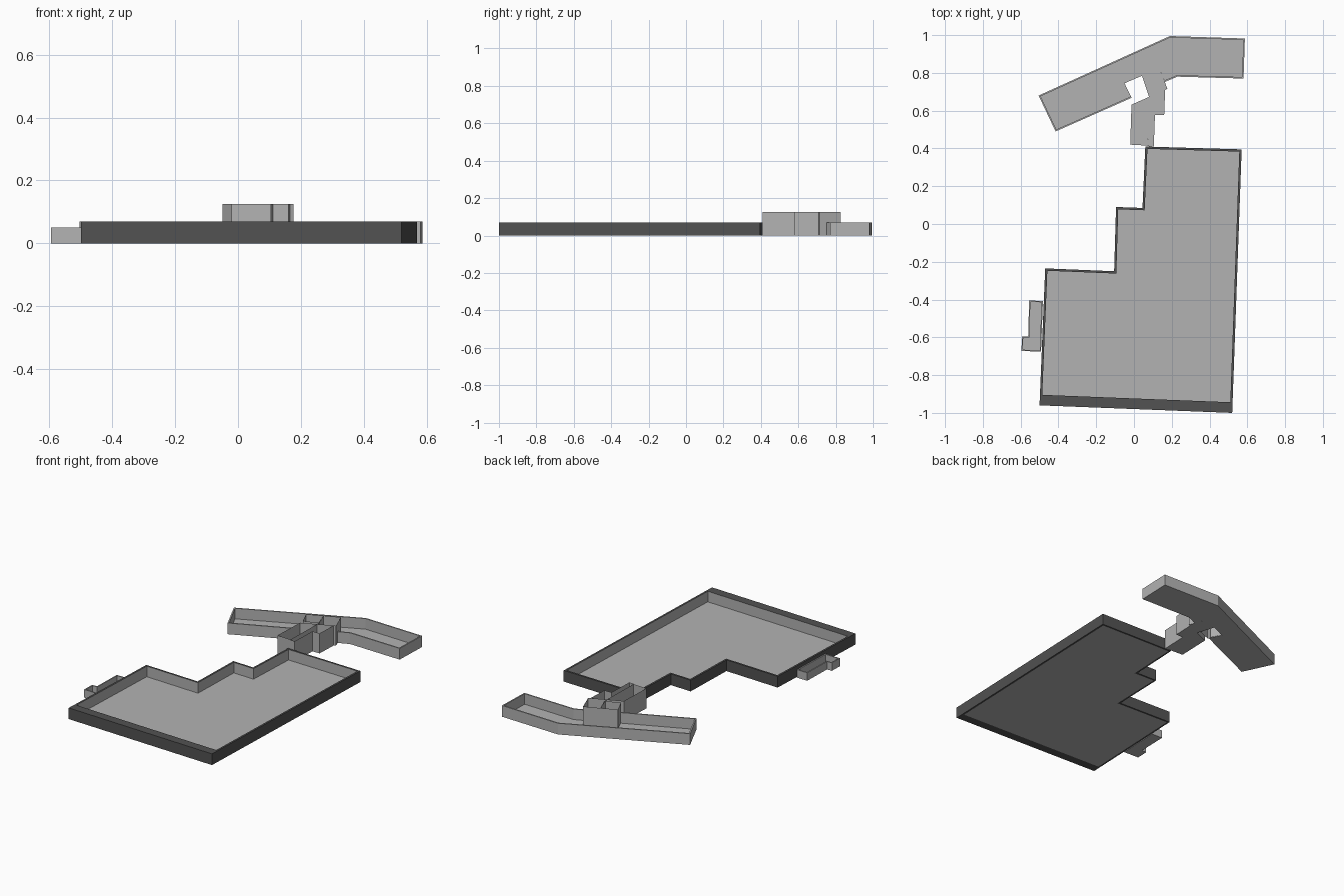
import bpy, bmesh
from mathutils import Vector

if "Cube" in bpy.data.objects:
    bpy.data.objects.remove(bpy.data.objects["Cube"])


def colour(name, v):
    m = bpy.data.materials.new(name)
    m.diffuse_color = (v, v, v, 1)
    m.use_nodes = True
    m.node_tree.nodes["Principled BSDF"].inputs["Base Color"].default_value = m.diffuse_color
    return m


light = colour("light_grey", 0.45)
dark = colour("dark_grey", 0.085)


def finish(name, bm, mats):
    me = bpy.data.meshes.new(name)
    bm.to_mesh(me)
    bm.free()
    for m in mats:
        me.materials.append(m)
    ob = bpy.data.objects.new(name, me)
    bpy.context.collection.objects.link(ob)
    return ob


def inset(pts, thick):
    """Offset every edge of a counter-clockwise outline inwards by its own thickness."""
    n = len(pts)
    lines = []
    for i in range(n):
        a, b = Vector(pts[i]), Vector(pts[(i + 1) % n])
        d = (b - a).normalized()
        lines.append((a + Vector((-d.y, d.x)) * thick[i], d))
    out = []
    for i in range(n):
        (p, d), (q, e) = lines[i - 1], lines[i]
        t = (q - p).cross(e) / d.cross(e)
        out.append(p + d * t)
    return out


def tray(name, pts, thick, height, wall_mat):
    """Flat floor with parapet walls; edges of zero thickness get no wall."""
    inner = inset(pts, thick)
    n = len(pts)
    bm = bmesh.new()

    def ring(ps, z):
        return [bm.verts.new((p[0], p[1], z)) for p in ps]

    o0, o1 = ring(pts, 0), ring(pts, height)
    i0, i1 = ring(inner, 0), ring(inner, height)
    for i in range(n):
        if thick[i] == 0:
            continue
        j = (i + 1) % n
        for quad in ((o0[i], o0[j], o1[j], o1[i]), (o1[i], o1[j], i1[j], i1[i]),
                     (o0[j], o0[i], i0[i], i0[j])):
            bm.faces.new(quad).material_index = 1
        bm.faces.new((i0[j], i0[i], i1[i], i1[j]))
    # thin floor slab
    bm.faces.new(ring(inner, 0.004))
    bm.faces.new(list(reversed(i0)))
    loose = [v for v in bm.verts if not v.link_faces]
    bmesh.ops.delete(bm, geom=loose, context='VERTS')
    return finish(name, bm, (light, wall_mat))


def room(name, pts, height, floor=True):
    """Open-topped room made of thin sheet walls."""
    bm = bmesh.new()
    lo = [bm.verts.new((x, y, 0)) for x, y in pts]
    hi = [bm.verts.new((x, y, height)) for x, y in pts]
    for i in range(len(pts)):
        j = (i + 1) % len(pts)
        bm.faces.new((lo[i], lo[j], hi[j], hi[i]))
    if floor:
        bm.faces.new(lo)
    return finish(name, bm, (light,))


# main hall with a thick front parapet
main = [(-0.50, -0.96), (0.52, -1.0), (0.57, 0.395), (0.06, 0.41),
        (0.045, 0.085), (-0.095, 0.09), (-0.105, -0.25), (-0.47, -0.235)]
tray("main_hall", main, [0.056] + [0.012] * 7, 0.07, dark)

# small side annex
annex = [(-0.555, -0.405), (-0.56, -0.595), (-0.593, -0.595),
         (-0.595, -0.672), (-0.492, -0.676), (-0.482, -0.408)]
tray("side_annex", annex, [0.007] * 6, 0.05, light)

# bent rear wing, notched where the link block passes through
wing = [(-0.505, 0.68), (-0.415, 0.49), (-0.013, 0.668), (-0.05, 0.745),
        (0.135, 0.825), (0.163, 0.752), (0.23, 0.78), (0.58, 0.77),
        (0.587, 0.982), (0.19, 0.995)]
t = 0.008
tray("rear_wing", wing, [t, t, 0, 0, 0, t, t, t, t, t], 0.07, light)

# taller link rooms between hall and wing
H = 0.125
room("link_left_room", [(-0.02, 0.42), (0.072, 0.415), (0.078, 0.672), (-0.013, 0.632)], H)
room("link_right_room", [(0.072, 0.412), (0.105, 0.41), (0.111, 0.578), (0.16, 0.578),
                         (0.165, 0.712), (0.078, 0.672)], H)
room("link_shaft", [(-0.013, 0.66), (0.078, 0.695), (0.042, 0.787), (-0.05, 0.745)], H, False)
room("link_rear_room", [(0.08, 0.672), (0.177, 0.715), (0.135, 0.825), (0.042, 0.787)], H)
